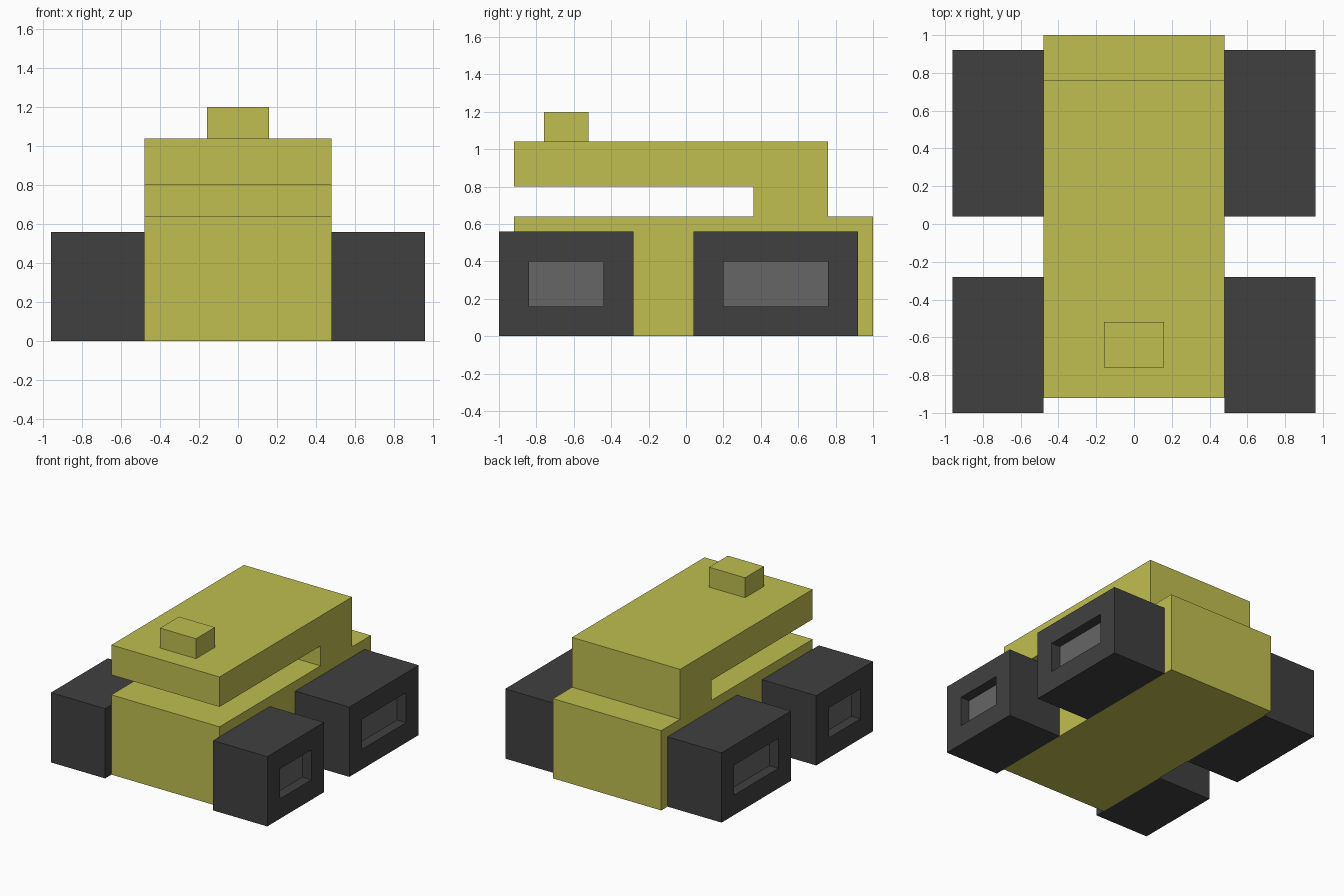
import bpy
import bmesh
from mathutils import Matrix, Vector

if "Cube" in bpy.data.objects:
    bpy.data.objects.remove(bpy.data.objects["Cube"], do_unlink=True)


def make_material(name, rgb):
    mat = bpy.data.materials.new(name)
    mat.use_nodes = True
    mat.diffuse_color = (*rgb, 1)
    mat.node_tree.nodes["Principled BSDF"].inputs["Base Color"].default_value = (*rgb, 1)
    return mat


body_yellow = make_material("body yellow", (0.53, 0.52, 0.08))
tyre_grey = make_material("tyre dark grey", (0.051, 0.051, 0.051))
hub_grey = make_material("hub grey", (0.133, 0.133, 0.133))


def add_object(name, bm, *materials):
    bmesh.ops.recalc_face_normals(bm, faces=bm.faces)
    mesh = bpy.data.meshes.new(name)
    bm.to_mesh(mesh)
    bm.free()
    for mat in materials:
        mesh.materials.append(mat)
    obj = bpy.data.objects.new(name, mesh)
    bpy.context.collection.objects.link(obj)
    return obj


def box(low, high):
    low, high = Vector(low), Vector(high)
    bm = bmesh.new()
    matrix = Matrix.Translation((low + high) / 2) @ Matrix.Diagonal((*(high - low), 1))
    bmesh.ops.create_cube(bm, size=1, matrix=matrix)
    return bm


# Body: side profile (y, z) with the open window slot, extruded across x
profile = [(-0.92, 0), (1, 0), (1, 0.64), (0.76, 0.64), (0.76, 1.04),
           (-0.92, 1.04), (-0.92, 0.80), (0.36, 0.80), (0.36, 0.64), (-0.92, 0.64)]
bm = bmesh.new()
side = bm.faces.new([bm.verts.new((-0.48, y, z)) for y, z in profile])
extruded = bmesh.ops.extrude_face_region(bm, geom=[side], use_keep_orig=True)
bmesh.ops.translate(bm, vec=(0.96, 0, 0),
                    verts=[v for v in extruded["geom"] if isinstance(v, bmesh.types.BMVert)])
add_object("body", bm, body_yellow)

# Roof block
add_object("roof_block", box((-0.16, -0.76, 1.04), (0.16, -0.52, 1.20)), body_yellow)


# Wheels: square blocks with a sunken hub on the outer face, mirrored in x
def wheel_pair(name, y0, y1):
    bm = box((0.48, y0, 0), (0.96, y1, 0.56))
    bm.normal_update()
    hub = max(bm.faces, key=lambda f: f.calc_center_median().x)
    bmesh.ops.inset_region(bm, faces=[hub], thickness=0.16, use_even_offset=True)
    hub = bmesh.ops.extrude_discrete_faces(bm, faces=[hub])["faces"][0]
    bmesh.ops.translate(bm, vec=(-0.08, 0, 0), verts=hub.verts)
    hub.material_index = 1
    obj = add_object(name, bm, tyre_grey, hub_grey)
    obj.modifiers.new("mirror", "MIRROR").use_axis[0] = True


wheel_pair("front_wheels", -1.0, -0.28)
wheel_pair("rear_wheels", 0.04, 0.92)
